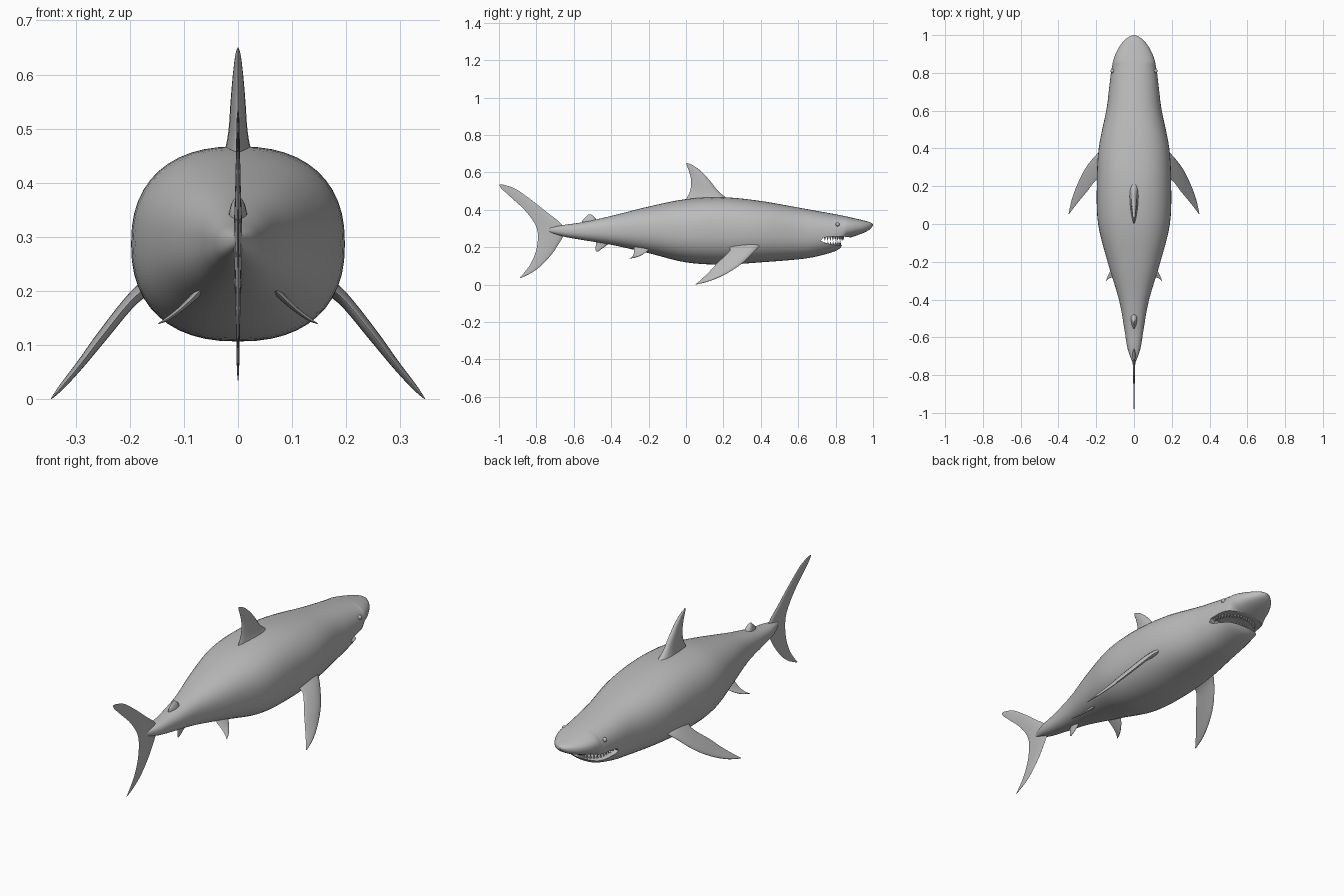
import bpy, bmesh, math
from mathutils import Vector, Matrix

cube = bpy.data.objects.get("Cube")
if cube:
    bpy.data.objects.remove(cube, do_unlink=True)

skin = bpy.data.materials.new("plain_grey")
skin.use_nodes = True
GREY = (0.5, 0.5, 0.5, 1)
skin.diffuse_color = GREY
skin.node_tree.nodes["Principled BSDF"].inputs["Base Color"].default_value = GREY


def finish(bm, name, angle=40):
    """Turn a bmesh into a smooth shaded object."""
    bmesh.ops.recalc_face_normals(bm, faces=bm.faces)
    mesh = bpy.data.meshes.new(name)
    bm.to_mesh(mesh)
    bm.free()
    mesh.materials.append(skin)
    obj = bpy.data.objects.new(name, mesh)
    bpy.context.collection.objects.link(obj)
    bpy.ops.object.select_all(action='DESELECT')
    obj.select_set(True)
    bpy.context.view_layer.objects.active = obj
    if angle:
        bpy.ops.object.shade_smooth_by_angle(angle=math.radians(angle))
    return obj


def spline(rows, steps):
    """Smooth curve through every row of numbers."""
    out = []
    last = len(rows) - 1
    for i in range(last):
        a, b, c, d = (rows[max(0, min(last, i + k))] for k in (-1, 0, 1, 2))
        for s in range(steps):
            t = s / steps
            out.append([q + t / 2 * (r - p + t * (2*p - 5*q + 4*r - w + t * (3*(q - r) + w - p)))
                        for p, q, r, w in zip(a, b, c, d)])
    out.append(list(rows[-1]))
    return out


def loft(rings):
    """Skin closed rings and cap both ends."""
    bm = bmesh.new()
    loops = [[bm.verts.new(p) for p in ring] for ring in rings]
    n = len(loops[0])
    for lo, hi in zip(loops, loops[1:]):
        for i in range(n):
            j = (i + 1) % n
            bm.faces.new((lo[i], lo[j], hi[j], hi[i]))
    bm.faces.new(loops[0])
    bm.faces.new(loops[-1])
    return bm


# Body: y, top, bottom, half width
BODY = [
    (1.0, .322, .316, .004), (.985, .333, .297, .036), (.95, .343, .277, .07),
    (.9, .355, .258, .098), (.86, .364, .243, .111), (.835, .369, .208, .116),
    (.8, .376, .18, .122), (.7, .394, .151, .134), (.6, .412, .135, .147),
    (.4, .447, .119, .187), (.2, .467, .107, .197), (0, .457, .119, .19),
    (-.2, .417, .168, .14), (-.4, .367, .213, .08), (-.55, .334, .238, .052),
    (-.66, .318, .258, .034), (-.74, .302, .284, .005),
]


def body_ring(row, n=48, power=2 / 2.35):
    y, top, bottom, width = row
    mid, half = (top + bottom) / 2, (top - bottom) / 2
    ring = []
    for i in range(n):
        a = math.tau * i / n
        c, s = math.cos(a), math.sin(a)
        ring.append((width * math.copysign(abs(c) ** power, c), y,
                     mid + half * math.copysign(abs(s) ** power, s)))
    return ring


body = finish(loft([body_ring(r) for r in spline(BODY, 5)]), "body")

# Open mouth, cut from side to side under the snout
MOUTH = [(.72, .236), (.735, .252), (.79, .258), (.85, .256), (.9, .25),
         (.9, .2), (.84, .208), (.79, .214), (.74, .224)]
cutter = finish(loft([[(x, y, z) for y, z in MOUTH] for x in (-.3, .3)]), "mouth_cutter", 0)
cutter.hide_render = True
cut = body.modifiers.new("mouth", 'BOOLEAN')
cut.operation = 'DIFFERENCE'
cut.solver = 'EXACT'
cut.object = cutter
bpy.context.view_layer.objects.active = body
bpy.ops.object.modifier_apply(modifier=cut.name)
bpy.data.objects.remove(cutter, do_unlink=True)
bpy.ops.object.select_all(action='DESELECT')
body.select_set(True)
bpy.ops.object.shade_smooth_by_angle(angle=math.radians(40))


def fin(name, rows, normal=(1, 0), side=1, n=16):
    """Rows of x, z, leading y, trailing y, half thickness."""
    rings = []
    for x, z, lead, trail, half in spline(rows, 5):
        ring = []
        for i in range(n):
            a = math.tau * i / n
            chord = (1 + math.cos(a)) / 2
            t = half * math.sin(a) * (.45 + .7 * chord)
            ring.append((side * (x + t * normal[0]), trail + (lead - trail) * chord,
                         z + t * normal[1]))
        rings.append(ring)
    return finish(loft(rings), name, 60)


# Fins on the centre line
fin("dorsal_fin", [
    (0, .43, .27, -.01, .04), (0, .465, .215, .005, .027), (0, .5, .172, .022, .02),
    (0, .55, .132, .028, .016), (0, .6, .087, .018, .011), (0, .635, .042, .005, .006),
    (0, .65, .008, .002, .001)])
fin("second_dorsal_fin", [
    (0, .31, -.44, -.55, .026), (0, .34, -.472, -.555, .02),
    (0, .362, -.49, -.535, .014), (0, .375, -.508, -.522, .004)])
fin("anal_fin", [
    (0, .245, -.38, -.48, .014), (0, .21, -.425, -.482, .008),
    (0, .19, -.452, -.485, .005), (0, .176, -.472, -.48, .001)])
fin("tail_fin", [
    (0, .535, -.98, -.998, .001), (0, .515, -.918, -.988, .003), (0, .47, -.85, -.94, .004),
    (0, .39, -.748, -.855, .006), (0, .3, -.65, -.797, .009), (0, .2, -.692, -.797, .006),
    (0, .12, -.755, -.826, .004), (0, .07, -.815, -.86, .003), (0, .035, -.882, -.89, .001)])

# Paired fins, eyes
PECTORAL = [
    (.15, .22, .41, .21, .02), (.195, .185, .372, .235, .014), (.25, .118, .305, .17, .012),
    (.29, .066, .23, .122, .009), (.325, .024, .14, .078, .006), (.345, .001, .058, .05, .001)]
PELVIC = [
    (.055, .215, -.17, -.28, .01), (.1, .172, -.215, -.278, .006),
    (.13, .149, -.258, -.288, .004), (.147, .14, -.297, -.303, .001)]
for side, label in ((1, "left"), (-1, "right")):
    fin(label + "_pectoral_fin", PECTORAL, (.77, .63), side)
    fin(label + "_pelvic_fin", PELVIC, (.64, .77), side)
    bm = bmesh.new()
    bmesh.ops.create_uvsphere(bm, u_segments=16, v_segments=10, radius=.011,
                              matrix=Matrix.Translation((side * .113, .81, .322)))
    finish(bm, label + "_eye")


# Teeth along both jaws
def teeth(name, width, depth, base, tip, count):
    bm = bmesh.new()
    for i in range(count):
        a = math.pi * (i + .5) / count
        place = Matrix.Translation((width * math.cos(a), .735 + depth * math.sin(a),
                                    (base + tip) / 2))
        flip = Matrix.Rotation(math.pi if tip < base else 0, 4, 'X')
        bmesh.ops.create_cone(bm, cap_ends=True, segments=6, radius1=.0075, radius2=0,
                              depth=abs(tip - base), matrix=place @ flip)
    finish(bm, name)


teeth("upper_teeth", .112, .105, .262, .234, 22)
teeth("lower_teeth", .09, .09, .205, .232, 18)
